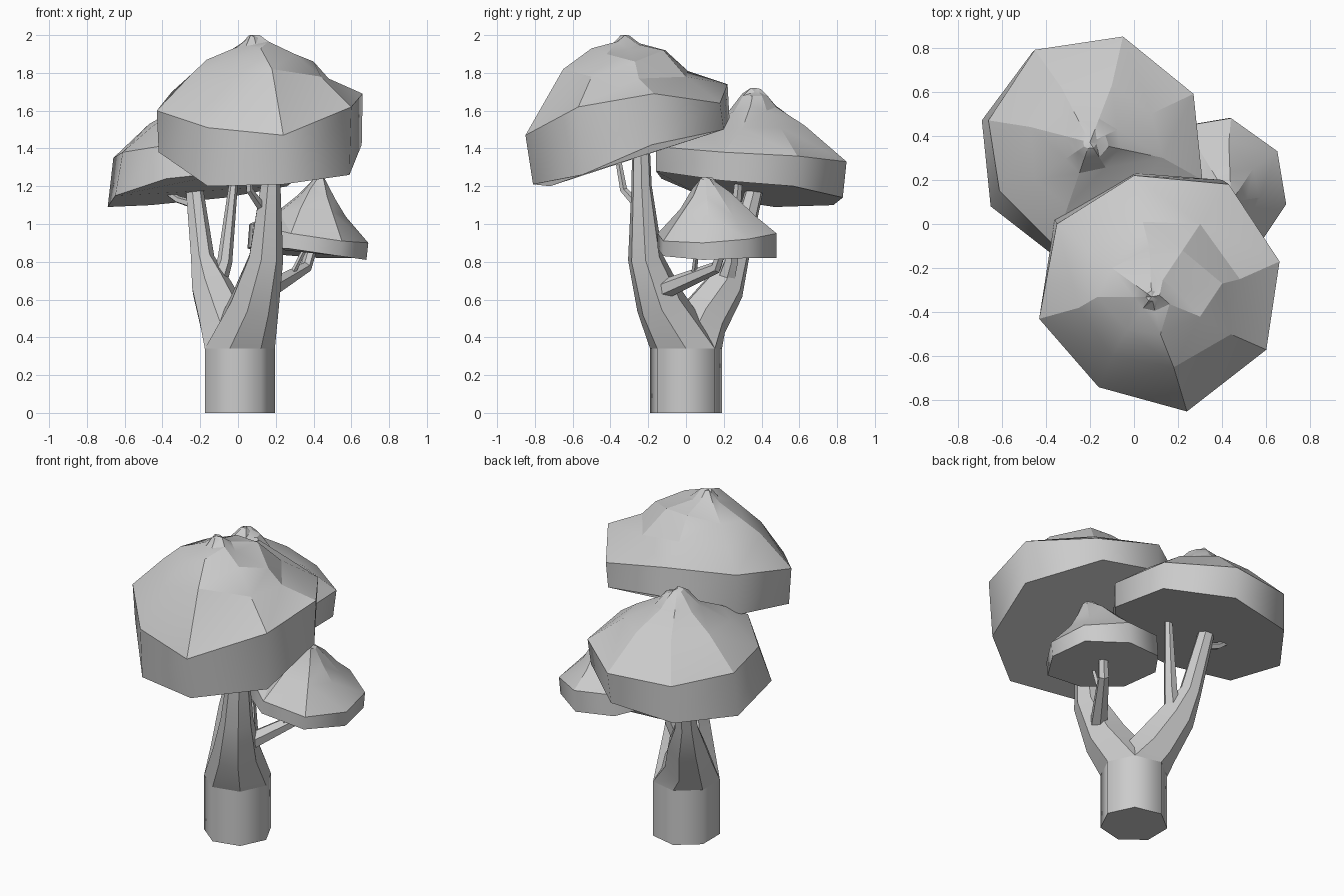
import bpy
import bmesh
import random
from math import cos, sin, pi, radians
from mathutils import Vector

random.seed(4)

default_cube = bpy.data.objects.get("Cube")
if default_cube:
    bpy.data.objects.remove(default_cube, do_unlink=True)

GREY = (0.6, 0.6, 0.6, 1)
grey = bpy.data.materials.new("plain_grey")
grey.use_nodes = True
grey.diffuse_color = GREY
grey.node_tree.nodes["Principled BSDF"].inputs["Base Color"].default_value = GREY


def finish(bm, name, limit, soft_faces=()):
    """Smooth shallow edges, and those between soft faces, then make the object."""
    bmesh.ops.recalc_face_normals(bm, faces=bm.faces)
    soft = set(soft_faces)
    for face in bm.faces:
        face.smooth = True
    for edge in bm.edges:
        inside_band = all(f in soft for f in edge.link_faces)
        edge.smooth = inside_band or edge.calc_face_angle(0) < radians(limit)
    mesh = bpy.data.meshes.new(name)
    bm.to_mesh(mesh)
    bm.free()
    mesh.materials.append(grey)
    obj = bpy.data.objects.new(name, mesh)
    bpy.context.collection.objects.link(obj)


def bridge(bm, lower, upper):
    """Join two rings with the same number of corners."""
    count = len(lower)
    return [bm.faces.new((lower[i], lower[(i + 1) % count],
                          upper[(i + 1) % count], upper[i])) for i in range(count)]


def tube(name, path, sides=6, flat_start=False, limit=30):
    """Tapered limb through (x, y, z, radius) stations."""
    bm = bmesh.new()
    points = [Vector(p[:3]) for p in path]
    rings = []
    for i, (point, station) in enumerate(zip(points, path)):
        before, after = points[max(i - 1, 0)], points[min(i + 1, len(points) - 1)]
        axis = (after - before).normalized()
        if flat_start and i == 0:
            axis = Vector((0, 0, 1))
        turn = Vector((0, 0, 1)).rotation_difference(axis)
        ring = []
        for k in range(sides):
            angle = 2 * pi * k / sides
            offset = Vector((cos(angle), sin(angle), 0)) * station[3]
            ring.append(bm.verts.new(point + turn @ offset))
        rings.append(ring)
    for lower, upper in zip(rings, rings[1:]):
        bridge(bm, lower, upper)
    bm.faces.new(rings[0])
    bm.faces.new(rings[-1])
    finish(bm, name, limit)


def canopy(name, base, rim, shoulders, peak, profile):
    """Craggy cap: a band from base to rim, shoulder rings, then a knob whose
    profile is (share of the way from last shoulder to peak, lift)."""
    bm = bmesh.new()
    peak = Vector(peak)
    bottom = [bm.verts.new(p) for p in base]
    ring = [bm.verts.new(p) for p in rim]
    band = bridge(bm, bottom, ring)
    bm.faces.new(bottom)
    rings = list(shoulders)
    for share, lift in profile:
        inner = []
        for start in shoulders[-1]:
            jitter = random.uniform(-0.1, 0.1) * (1 - share)
            spot = Vector(start).lerp(peak, share + jitter)
            spot.z = min(spot.z + lift + random.uniform(-0.015, 0.015), peak.z)
            inner.append(spot)
        rings.append(inner)
    crown = []
    for corners in rings:
        inner = [bm.verts.new(p) for p in corners]
        crown += bridge(bm, ring, inner)
        ring = inner
    tip = bm.verts.new(peak)
    for i, corner in enumerate(ring):
        bm.faces.new((corner, ring[(i + 1) % len(ring)], tip))
    bmesh.ops.triangulate(bm, faces=crown)
    finish(bm, name, 22, band)


# Trunk and the two main limbs that split from its top
tube("trunk", [(0, 0, 0, 0.195), (0, 0, 0.34, 0.195)], 7, True, 55)
tube("front_limb", [(0, 0, 0.34, 0.195), (0.085, -0.135, 0.58, 0.135),
                    (0.145, -0.215, 0.82, 0.095), (0.17, -0.235, 1.2, 0.055),
                    (0.17, -0.24, 1.5, 0.045)], 7, True)
tube("back_limb", [(0, 0, 0.34, 0.195), (-0.08, 0.09, 0.5, 0.14),
                   (-0.145, 0.205, 0.67, 0.11), (-0.19, 0.27, 0.82, 0.065),
                   (-0.24, 0.38, 1.25, 0.045)], 7, True)

# Side branch under the small canopy and the thin twigs
tube("side_branch", [(0.14, -0.15, 0.64, 0.055), (0.36, 0.16, 0.77, 0.032),
                     (0.4, 0.2, 0.9, 0.027)])
tube("side_twig", [(0.28, 0.04, 0.72, 0.015), (0.36, 0.06, 0.88, 0.012)], 4)
tube("front_twig", [(0.13, -0.24, 1.08, 0.025), (0.06, -0.33, 1.18, 0.02),
                    (0.05, -0.37, 1.4, 0.015)], 5)
tube("back_inner_twig", [(-0.12, 0.2, 0.66, 0.055), (-0.07, 0.24, 0.8, 0.04),
                         (-0.02, 0.28, 1.25, 0.022)])
tube("back_outer_twig", [(-0.22, 0.34, 1.1, 0.025), (-0.32, 0.36, 1.13, 0.02),
                         (-0.42, 0.38, 1.2, 0.015)], 5)

# Three tilted canopies
canopy("front_canopy",
       [(0.655, -0.18, 1.42), (0.4, 0.2, 1.5), (0.01, 0.23, 1.56), (-0.36, 0.02, 1.46),
        (-0.42, -0.42, 1.38), (-0.16, -0.72, 1.2), (0.24, -0.81, 1.21), (0.59, -0.55, 1.26)],
       [(0.66, -0.17, 1.69), (0.43, 0.18, 1.64), (0, 0.22, 1.74), (-0.35, 0, 1.7),
        (-0.43, -0.43, 1.6), (-0.16, -0.74, 1.51), (0.24, -0.85, 1.47), (0.6, -0.57, 1.62)],
       [[(0.48, -0.25, 1.77), (0.3, 0, 1.78), (0.04, 0.01, 1.81), (-0.2, -0.12, 1.79),
         (-0.25, -0.38, 1.79), (-0.1, -0.6, 1.74), (0.18, -0.65, 1.82), (0.44, -0.5, 1.78)],
        [(0.4, -0.27, 1.86), (0.22, -0.12, 1.92), (0.07, -0.11, 1.92), (-0.1, -0.2, 1.88),
         (-0.165, -0.33, 1.87), (-0.03, -0.48, 1.88), (0.12, -0.5, 1.93), (0.3, -0.42, 1.9)]],
       (0.08, -0.33, 2), [(0.65, -0.01), (0.88, 0.01)])
canopy("back_canopy",
       [(0.3, 0.19, 1.23), (0.26, 0.57, 1.2), (-0.06, 0.83, 1.14), (-0.46, 0.78, 1.1),
        (-0.69, 0.47, 1.09), (-0.65, 0.08, 1.15), (-0.38, -0.13, 1.24), (0, -0.16, 1.28)],
       [(0.31, 0.2, 1.38), (0.27, 0.59, 1.36), (-0.05, 0.85, 1.33), (-0.45, 0.79, 1.33),
        (-0.66, 0.47, 1.35), (-0.61, 0.15, 1.38), (-0.36, -0.1, 1.42), (0.02, -0.16, 1.41)],
       [[(0.13, 0.3, 1.51), (0.08, 0.5, 1.51), (-0.1, 0.63, 1.52), (-0.33, 0.62, 1.52),
         (-0.47, 0.44, 1.53), (-0.45, 0.2, 1.52), (-0.3, 0.08, 1.53), (-0.03, 0.1, 1.51)]],
       (-0.2, 0.37, 1.72), [(0.55, -0.02), (0.76, 0.01), (0.9, 0.01)])
canopy("small_canopy",
       [(0.68, 0.09, 0.81), (0.64, 0.33, 0.82), (0.43, 0.48, 0.82), (0.19, 0.44, 0.84),
        (0.05, 0.25, 0.87), (0.07, 0, 0.88), (0.27, -0.15, 0.87), (0.54, -0.12, 0.83)],
       [(0.69, 0.09, 0.9), (0.65, 0.33, 0.92), (0.44, 0.48, 0.95), (0.2, 0.44, 0.97),
        (0.06, 0.25, 1), (0.08, 0, 1), (0.28, -0.15, 0.95), (0.55, -0.12, 0.91)],
       [[(0.57, 0.12, 1.04), (0.54, 0.25, 1.04), (0.43, 0.37, 1.04), (0.3, 0.33, 1.06),
         (0.2, 0.2, 1.06), (0.22, 0.06, 1.06), (0.33, -0.03, 1.08), (0.5, -0.02, 1.06)]],
       (0.44, 0.1, 1.25), [(0.5, 0.01), (0.82, 0.03)])
